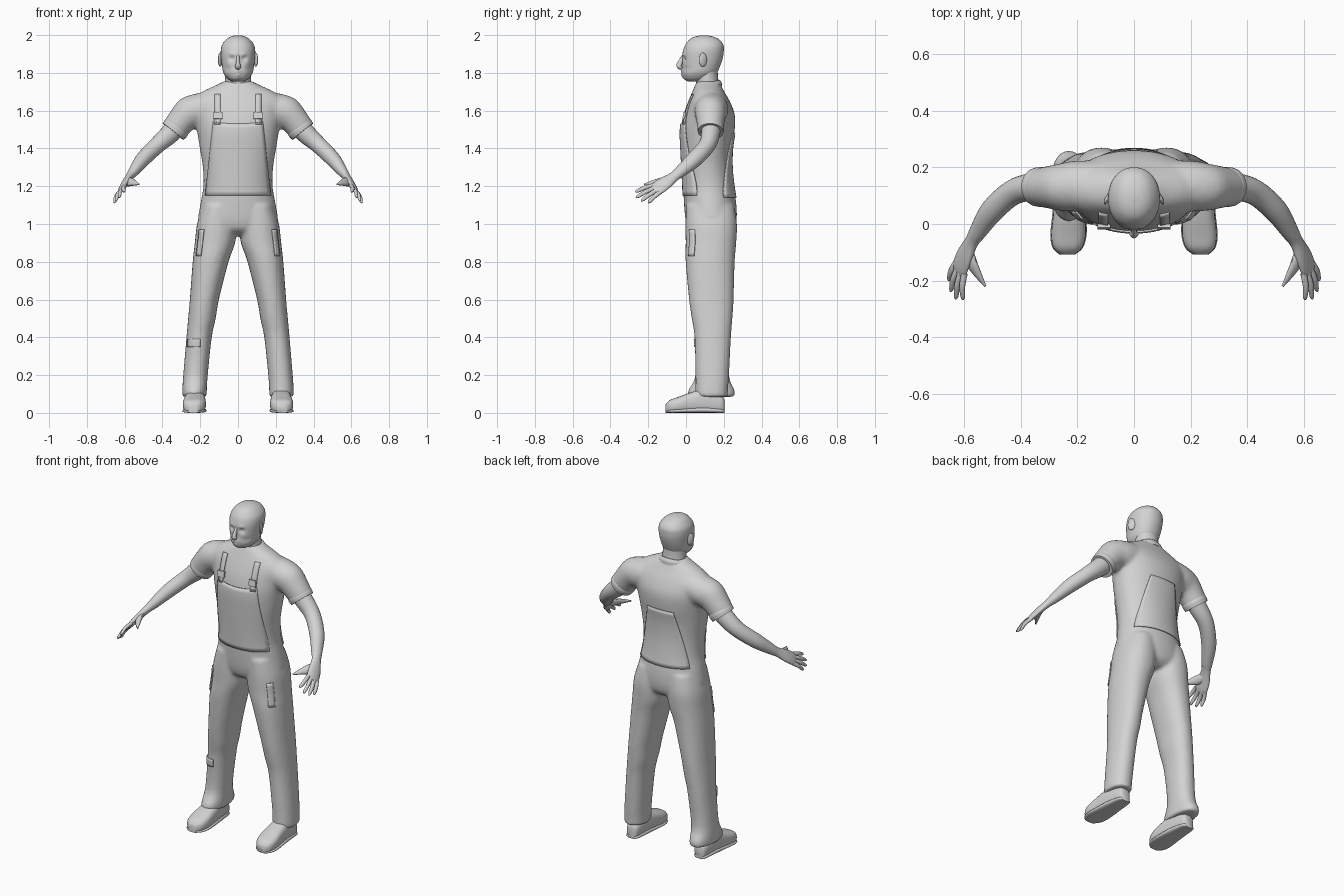
import bpy, bmesh, math
from mathutils import Vector, Matrix

if "Cube" in bpy.data.objects:
    bpy.data.objects.remove(bpy.data.objects["Cube"])

grey = bpy.data.materials.new("light_grey")
grey.use_nodes = True
grey.diffuse_color = (0.65, 0.65, 0.65, 1)
grey.node_tree.nodes["Principled BSDF"].inputs["Base Color"].default_value = grey.diffuse_color


def finish(name, bm):
    bmesh.ops.recalc_face_normals(bm, faces=bm.faces)
    mesh = bpy.data.meshes.new(name)
    bm.to_mesh(mesh)
    bm.free()
    mesh.materials.append(grey)
    obj = bpy.data.objects.new(name, mesh)
    bpy.context.collection.objects.link(obj)
    bpy.ops.object.select_all(action="DESELECT")
    obj.select_set(True)
    bpy.context.view_layer.objects.active = obj
    bpy.ops.object.shade_smooth_by_angle(angle=math.radians(50))
    return obj


def spline(a, b, c, d, t):
    return (b * 2 + (c - a) * t + (a * 2 - b * 5 + c * 4 - d) * t * t
            + (b * 3 - a - c * 3 + d) * t ** 3) * 0.5


def loft(name, rings, segs=24, steps=3, power=1.0, side=1, sculpt=None):
    """Skin rings given as (centre, half axis, half axis), smoothly resampled."""
    dense = []
    last = len(rings) - 1
    for i in range(last):
        four = [rings[max(0, min(last, i + k))] for k in (-1, 0, 1, 2)]
        for s in range(steps):
            dense.append([spline(*[r[k] for r in four], s / steps) for k in range(3)])
    dense.append(rings[last])
    bm = bmesh.new()
    loops = []
    for centre, a, b in dense:
        loop = []
        for j in range(segs):
            ang = math.tau * j / segs
            c, s = math.cos(ang), math.sin(ang)
            p = (centre + a * math.copysign(abs(c) ** power, c)
                 + b * math.copysign(abs(s) ** power, s))
            if sculpt:
                p = sculpt(p)
            loop.append(bm.verts.new((p.x * side, p.y, p.z)))
        loops.append(loop)
    for lo, hi in zip(loops, loops[1:]):
        for j in range(segs):
            k = (j + 1) % segs
            bm.faces.new((lo[j], lo[k], hi[k], hi[j]))
    bm.faces.new(loops[0])
    bm.faces.new(loops[-1])
    return finish(name, bm)


def stack(rows, lean=0):
    """Rings from (z, centre x, half width, front y, back y), raised at the back by lean."""
    return [(Vector((x, (f + b) / 2, z)), Vector((w, 0, 0)), Vector((0, (b - f) / 2, lean)))
            for z, x, w, f, b in rows]


def tube(rows, ref=(0.79, 0, 0.61)):
    """Rings across a path from (x, y, z, half width, half thickness)."""
    pts = [Vector(r[:3]) for r in rows]
    out = []
    for i, r in enumerate(rows):
        t = (pts[min(i + 1, len(pts) - 1)] - pts[max(i - 1, 0)]).normalized()
        b = Vector(ref)
        b = (b - t * b.dot(t)).normalized()
        out.append((pts[i], t.cross(b) * r[3], b * r[4]))
    return out


# Torso, sleeves and trouser legs, fused into one cloth body
body = loft("clothed_body", stack([
    (0.94, 0, .08, .06, .22), (0.97, 0, .165, .015, .255), (1.02, 0, .209, -.002, .268),
    (1.10, 0, .2, -.01, .267), (1.2, 0, .183, -.015, .252), (1.3, 0, .186, -.02, .242),
    (1.4, 0, .202, -.025, .244), (1.5, 0, .218, -.028, .258), (1.58, 0, .235, -.013, .258),
    (1.65, 0, .25, .012, .232), (1.70, 0, .19, .033, .203), (1.74, 0, .105, .05, .182),
    (1.757, 0, .075, .058, .172)]), segs=48, steps=4, power=.95)
parts = [body]
for side in (1, -1):
    # The right hem flares forwards and backwards
    hem_front, hem_back = (.05, .222) if side > 0 else (.012, .258)
    parts.append(loft("leg", stack([
        (1.10, .098, .09, .0, .255), (1.0, .112, .105, -.003, .27), (.9, .122, .107, -.002, .266),
        (.8, .145, .095, -.002, .258), (.6, .178, .077, .016, .252), (.5, .191, .073, .03, .246),
        (.4, .206, .067, .045, .238), (.2, .225, .065, .05, .228), (.12, .23, .065, hem_front, hem_back),
        (.085, .23, .064, hem_front, hem_back)]), segs=32, steps=4, power=.9, side=side))
    parts.append(loft("sleeve", tube([
        (.1, .135, 1.62, .088, .082), (.2, .134, 1.605, .09, .088), (.26, .13, 1.587, .083, .087),
        (.30, .13, 1.546, .075, .076), (.342, .13, 1.492, .066, .07)]), segs=32, side=side))
bpy.ops.object.select_all(action="DESELECT")
for part in parts:
    part.select_set(True)
bpy.context.view_layer.objects.active = body
bpy.ops.object.join()
fuse = body.modifiers.new("fuse", "REMESH")
fuse.mode = "VOXEL"
fuse.voxel_size = .01
fuse.use_smooth_shade = True
relax = body.modifiers.new("relax", "SMOOTH")
relax.factor = .5
relax.iterations = 7

# Neck and collar
loft("neck", stack([(1.68, 0, .075, .05, .18), (1.74, 0, .07, .053, .174),
                    (1.80, 0, .068, .05, .168), (1.85, 0, .07, .06, .17)]))
loft("collar", stack([(1.71, 0, .092, .036, .19), (1.732, 0, .09, .042, .188),
                      (1.745, 0, .078, .05, .178)], lean=.018), segs=32)

# Head, with pushes along y for the face: (x, z, radius, push)
PUSHES = [(.032, 1.877, .014, .011), (.032, 1.898, .012, -.005), (.045, 1.845, .018, -.004),
          (0, 1.808, .013, -.008), (0, 1.799, .005, .006), (0, 1.79, .01, -.005),
          (0, 1.775, .014, -.005), (.06, 1.82, .016, .004)]


def face(p):
    if p.y < .06:
        q = p.copy()
        for x, z, r, push in PUSHES:
            q.y += push * math.exp(-((abs(p.x) - x) ** 2 + (p.z - z) ** 2) / r ** 2)
        return q
    return p


loft("head", stack([
    (1.755, 0, .032, .01, .09), (1.77, 0, .056, -.01, .13), (1.80, 0, .077, -.02, .163),
    (1.84, 0, .085, -.018, .182), (1.885, 0, .09, -.02, .196), (1.92, 0, .091, -.015, .2),
    (1.95, 0, .084, -.003, .197), (1.978, 0, .062, .02, .175), (1.993, 0, .037, .05, .14),
    (1.999, 0, .01, .085, .11)]), segs=72, steps=7, power=.94, sculpt=face)
loft("nose", tube([(0, -.012, 1.89, .008, .01), (0, -.026, 1.865, .009, .012),
                   (0, -.036, 1.842, .013, .015), (0, -.034, 1.832, .016, .013),
                   (0, -.022, 1.822, .008, .008)], ref=(0, -1, 0)), segs=16)


def ball(name, centre, scale, tilt):
    bm = bmesh.new()
    mat = (Matrix.Translation(centre) @ Matrix.Rotation(tilt, 4, "Z")
           @ Matrix.Diagonal((*scale, 1)))
    bmesh.ops.create_uvsphere(bm, u_segments=16, v_segments=10, radius=1, matrix=mat)
    finish(name, bm)


def panel(name, front, shape, cuts=(16, 16)):
    """Thin cloth laid on the body; shape maps u, v in -1..1 to x, z."""
    bm = bmesh.new()
    bmesh.ops.create_grid(bm, x_segments=cuts[0], y_segments=cuts[1], size=1)
    for v in bm.verts:
        x, z = shape(v.co.x, v.co.y)
        v.co = (x, -.3 if front else .5, z)
    obj = finish(name, bm)
    wrap = obj.modifiers.new("lay", "SHRINKWRAP")
    wrap.target = body
    wrap.wrap_method = "PROJECT"
    wrap.wrap_mode = "ABOVE_SURFACE"
    wrap.use_project_y = True
    wrap.use_positive_direction = front
    wrap.use_negative_direction = not front
    wrap.offset = .003
    cloth = obj.modifiers.new("cloth", "SOLIDIFY")
    cloth.thickness = .006
    cloth.offset = 0


# Overall bib, its lower edge fading into the waist, and back yoke
panel("bib", True, lambda u, v: (u * (.15 - .02 * v), 1.34 + .19 * v + .012 * u * u * (v + 1) / 2))
panel("back_panel", False, lambda u, v: (u * (.125 - .04 * v), 1.31 + .17 * v))

# Patch on the right shin
panel("shin_patch", True, lambda u, v: (-.232 + .032 * u, .37 + .022 * v), (6, 4))

for side, label in ((1, "left"), (-1, "right")):
    # Straps, buckles and thigh pockets
    panel(label + "_front_strap", True,
          lambda u, v: (side * (.108 + .016 * u), 1.605 + .08 * v), (2, 10))
    bm = bmesh.new()
    bmesh.ops.create_cube(bm, size=1, matrix=Matrix.Translation((side * .106, -.01, 1.575))
                          @ Matrix.Rotation(-.2, 4, "X") @ Matrix.Diagonal((.046, .012, .036, 1)))
    finish(label + "_buckle", bm)
    panel(label + "_thigh_pocket", True,
          lambda u, v: (side * (.198 + .012 * u - .008 * v), .9 + .07 * v), (3, 8))

    ball(label + "_ear", (side * .094, .09, 1.87), (.009, .023, .037), side * .45)

    # Shoe and sole, built from heel to toe
    shape = [(.203, .024, .07), (.185, .038, .09), (.1, .05, .125), (.03, .057, .11),
             (-.04, .061, .085), (-.085, .05, .068), (-.108, .024, .045)]
    for part, grow, cap in (("shoe", 0, 1), ("sole", .003, .25)):
        loft(label + "_" + part, [
            (Vector((.229 - .06 * min(y, 0), y, h * cap / 2)), Vector((w + grow, 0, 0)),
             Vector((0, 0, h * cap / 2))) for y, w, h in shape],
            segs=24, steps=4, power=.7, side=side)

    # Turned sleeve hem
    loft(label + "_sleeve_hem", tube([
        (.318, .131, 1.522, .066, .066), (.327, .131, 1.509, .071, .073),
        (.343, .13, 1.489, .068, .07)]), segs=32, side=side)

    # Arm and palm in one skin
    loft(label + "_arm", tube([
        (.27, .135, 1.57, .055, .055), (.36, .13, 1.478, .05, .052), (.43, .11, 1.415, .045, .044),
        (.503, .045, 1.343, .043, .04), (.55, -.025, 1.282, .033, .029),
        (.573, -.062, 1.252, .028, .021), (.597, -.11, 1.218, .039, .018),
        (.613, -.15, 1.19, .041, .015), (.619, -.17, 1.178, .034, .01)]), steps=4, side=side)

    # Fingers fanned across the palm, then the thumb
    tips = [(.605, -.268, 1.17), (.63, -.265, 1.14), (.648, -.238, 1.122), (.655, -.2, 1.112)]
    spread = Vector((.48, .67, -.57))
    names = ("index_finger", "middle_finger", "ring_finger", "little_finger")
    for i, (tip, finger) in enumerate(zip(tips, names)):
        base = Vector((.613, -.155, 1.187)) + spread * (.02 * i - .03)
        tip = Vector(tip)
        bow = Vector((.005, 0, .004))
        loft(label + "_" + finger, tube([
            (*base, .012, .011), (*(base.lerp(tip, .5) + bow), .0115, .01),
            (*base.lerp(tip, .88), .009, .008), (*tip, .003, .003)]), segs=12, side=side)
    loft(label + "_thumb", tube([
        (.588, -.085, 1.228, .022, .015), (.575, -.135, 1.222, .027, .015),
        (.55, -.18, 1.217, .016, .011), (.525, -.22, 1.21, .004, .004)]), segs=12, side=side)
